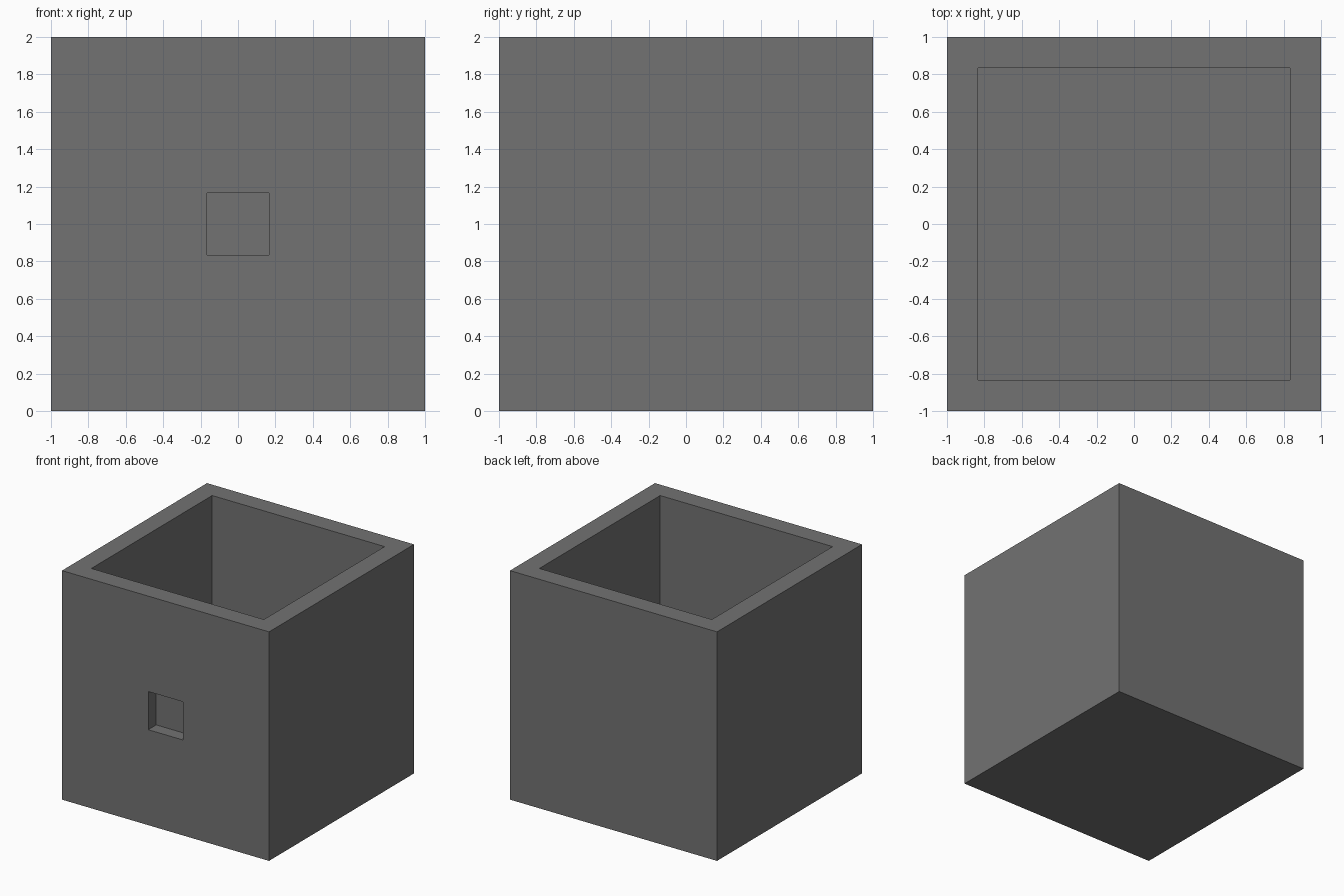
import bpy
import bmesh
from mathutils import Vector

if "Cube" in bpy.data.objects:
    bpy.data.objects.remove(bpy.data.objects["Cube"])

WALL = 1 / 6      # wall and floor thickness
RECESS = 0.11     # depth of the square front pocket

grey = bpy.data.materials.new("dark grey")
grey.diffuse_color = (0.17, 0.17, 0.17, 1)
grey.use_nodes = True
grey.node_tree.nodes["Principled BSDF"].inputs["Base Color"].default_value = grey.diffuse_color


def sink(bm, direction, margin, depth):
    """Inset the face pointing along direction, then extrude it straight inwards."""
    direction = Vector(direction)
    bm.normal_update()
    face = max(bm.faces, key=lambda f: f.normal.dot(direction) * f.calc_area())
    bmesh.ops.inset_region(bm, faces=[face], thickness=margin, use_even_offset=True)
    floor = bmesh.ops.extrude_discrete_faces(bm, faces=[face])["faces"][0]
    bmesh.ops.translate(bm, verts=floor.verts, vec=-direction * depth)


# Solid cube, hollowed from the top, with a shallow square pocket in the front
bm = bmesh.new()
bmesh.ops.create_cube(bm, size=2)
bmesh.ops.translate(bm, verts=bm.verts, vec=(0, 0, 1))
sink(bm, (0, -1, 0), 1 - WALL, RECESS)
sink(bm, (0, 0, 1), WALL, 2 - WALL)
bmesh.ops.recalc_face_normals(bm, faces=bm.faces)

mesh = bpy.data.meshes.new("open_box")
bm.to_mesh(mesh)
bm.free()
mesh.materials.append(grey)
box = bpy.data.objects.new("open_box", mesh)
bpy.context.collection.objects.link(box)
